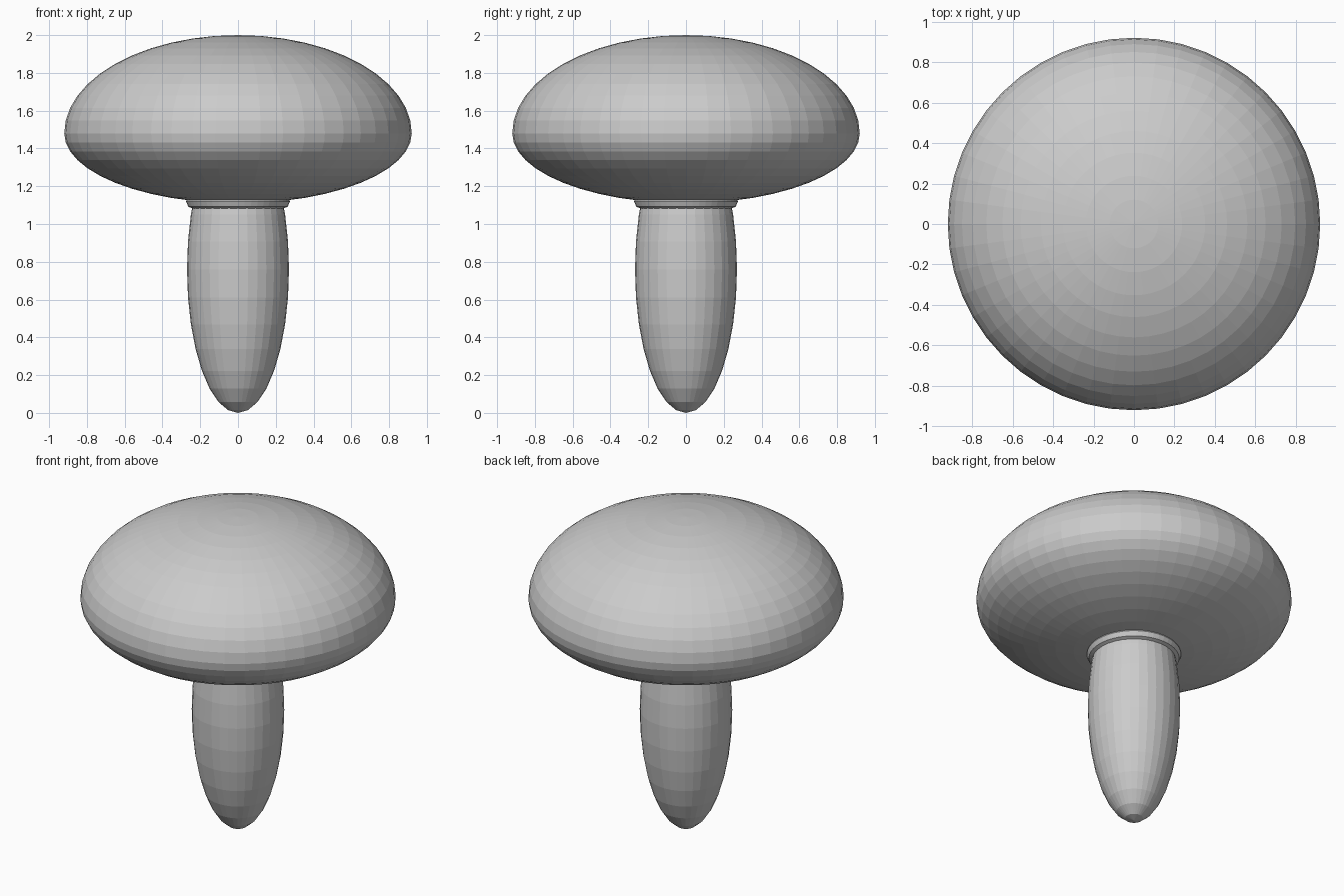
import bpy

if "Cube" in bpy.data.objects:
    bpy.data.objects.remove(bpy.data.objects["Cube"])


def ellipsoid(name, segments, rings, radius, centre_z, up, down):
    """Round body with separate half heights above and below its widest point."""
    bpy.ops.mesh.primitive_uv_sphere_add(segments=segments, ring_count=rings, radius=1)
    obj = bpy.context.object
    obj.name = name
    for v in obj.data.vertices:
        v.co.x *= radius
        v.co.y *= radius
        v.co.z *= up if v.co.z > 0 else down
    obj.location.z = centre_z
    return obj


# Stem, tapering to a point and running up inside the cap
ellipsoid("stem", 32, 16, 0.27, 0.76, 0.76, 0.76)

# Domed cap with a flatter underside
ellipsoid("cap", 48, 24, 0.92, 1.48, 0.52, 0.37)

# Collar where the stem meets the cap
bpy.ops.mesh.primitive_torus_add(major_segments=48, minor_segments=8,
                                 major_radius=0.235, minor_radius=0.04,
                                 location=(0, 0, 1.12))
bpy.context.object.name = "collar"
